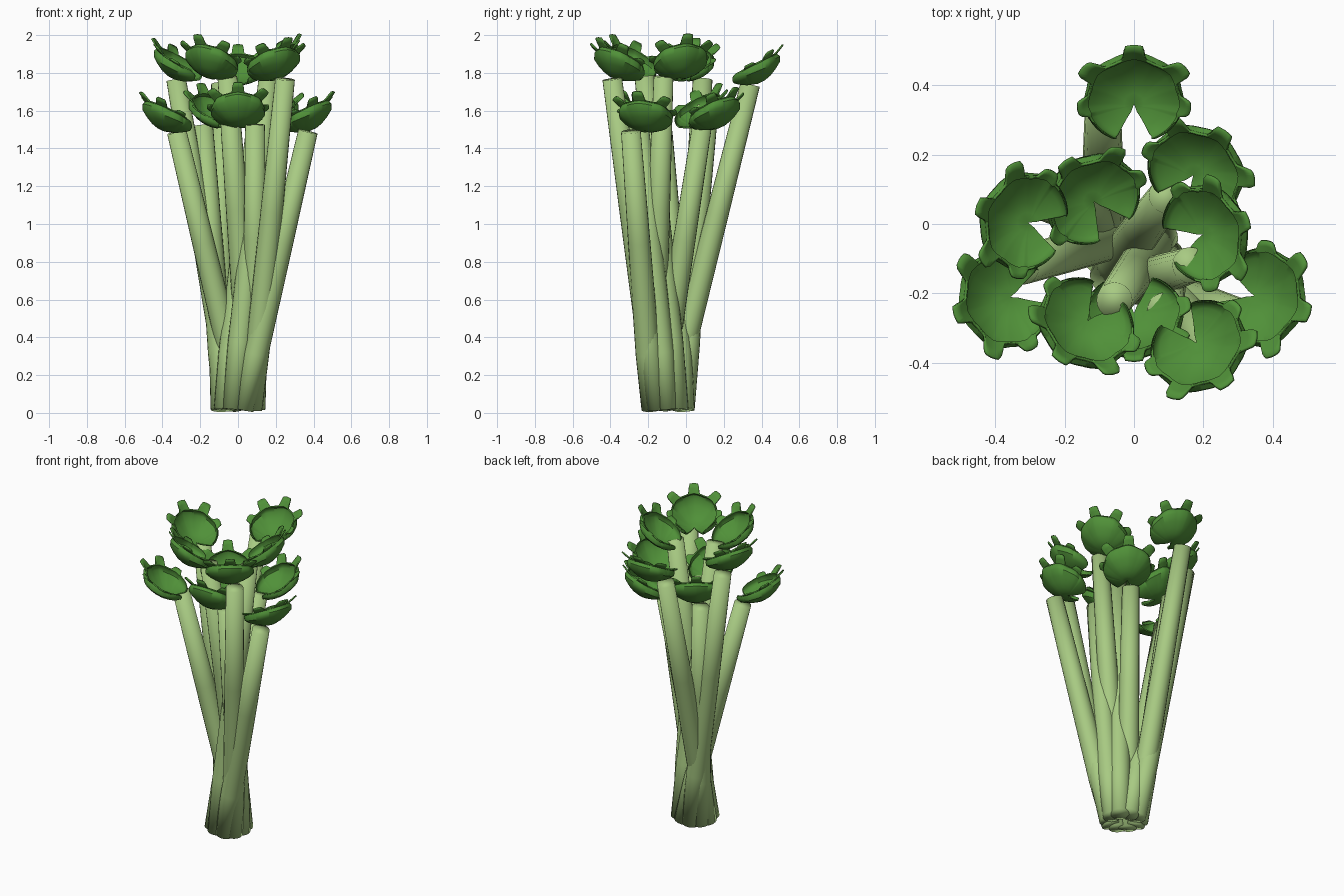
import bpy, bmesh, math
from mathutils import Vector

if "Cube" in bpy.data.objects:
    bpy.data.objects.remove(bpy.data.objects["Cube"])


def material(name, rgb):
    m = bpy.data.materials.new(name)
    m.diffuse_color = (*rgb, 1)
    m.use_nodes = True
    m.node_tree.nodes["Principled BSDF"].inputs["Base Color"].default_value = m.diffuse_color
    return m


STALK = material("pale stalk green", (0.39, 0.59, 0.225))
LEAF = material("leaf green", (0.08, 0.28, 0.04))

CENTRE = Vector((0, -0.095, 0))   # middle of the bunch at the ground
RING = 0.09                       # radius of the ring of stalk feet
LEAN = [0.435, 0.285, 0.20, 0.36, 0.30, 0.155, 0.22, 0.37, 0.315, 0.19]
PROFILE = [(0, 0.055), (0.2, 0.064), (0.6, 0.059), (1, 0.052)]  # height, radius
TEETH = [(-98, 0.5), (-52, 1), (0, 1), (52, 1), (98, 0.5)]      # angle, size


def finish(name, bm, mat, angle):
    me = bpy.data.meshes.new(name)
    bmesh.ops.recalc_face_normals(bm, faces=bm.faces)
    bm.to_mesh(me)
    bm.free()
    me.materials.append(mat)
    ob = bpy.data.objects.new(name, me)
    bpy.context.collection.objects.link(ob)
    bpy.ops.object.select_all(action='DESELECT')
    ob.select_set(True)
    bpy.context.view_layer.objects.active = ob
    bpy.ops.object.shade_smooth_by_angle(angle=math.radians(angle))
    return ob


# Straight round stalk, slightly swollen low down, softly shaded over its ends
def stalk(name, foot, top):
    bm = bmesh.new()
    axis = top - foot
    rot = Vector((0, 0, 1)).rotation_difference(axis)
    sides = 20
    rings = []
    for h, r in PROFILE:
        ring = []
        for j in range(sides):
            a = 2 * math.pi * j / sides
            p = Vector((r * math.cos(a), r * math.sin(a), 0))
            ring.append(bm.verts.new(foot + axis * h + rot @ p))
        rings.append(ring)
    for p, q in zip(rings, rings[1:]):
        for j in range(sides):
            k = (j + 1) % sides
            bm.faces.new((p[j], p[k], q[k], q[j]))
    bm.faces.new(rings[0][::-1])
    bm.faces.new(rings[-1])
    finish(name, bm, STALK, 120)


# Bowl-shaped leaf with a notch towards the middle and blunt teeth on the rim
def leaf(name, origin, out, elev):
    R, depth, apex, wrap = 0.143, 0.073, -0.045, math.radians(108)
    along = out * math.cos(elev) + Vector((0, 0, math.sin(elev)))
    side = Vector((-out.y, out.x, 0))
    normal = along.cross(side)
    bm = bmesh.new()
    rows = [0.0, 0.15, 0.3, 0.45, 0.6, 0.75, 0.88, 1.0, 1.5, 2.0]  # above 1 = teeth
    steps = 124
    grid = []
    for j in range(steps + 1):
        deg = -158 + 316 * j / steps
        phi = math.radians(deg)
        near, size = min((abs(deg - t), z) for t, z in TEETH)
        tooth = size * max(0.0, min(1.0, (14 - near) / 6))
        end = min(1.0, (158 - abs(deg)) / 18)
        rim = R * (0.86 + 0.14 * math.sqrt(end))
        pleat = 0.008 * min(1, near / 24) if abs(deg) < 110 else 0
        line = []
        for s in rows:
            k = min(s, 1.0)
            a = apex + k * (rim * math.cos(phi) - apex)
            b = k * rim * math.sin(phi)
            flat = math.hypot(a, b)
            t = flat / R * wrap
            swell = R * math.sin(t) / flat if flat > 1e-6 else 1
            # keep the middle from stretching too far outwards
            swell = min(swell, 1.35)
            n = depth * (1 - math.cos(t))
            a = a * swell if s > 0 else apex * min(1.2, swell)
            b = b * swell
            ext = max(0.0, s - 1) * (0.004 + 0.05 * tooth)
            if abs(deg) > 120:
                ext *= 0.1
            a += ext * math.cos(phi) - pleat * k * math.cos(phi)
            b += ext * math.sin(phi) - pleat * k * math.sin(phi)
            line.append(bm.verts.new(origin + along * a + side * b
                                     + normal * (n + 0.5 * ext)))
        grid.append(line)
    for p, q in zip(grid, grid[1:]):
        for i in range(len(rows) - 1):
            bm.faces.new((p[i], q[i], q[i + 1], p[i + 1]))
    bmesh.ops.remove_doubles(bm, verts=bm.verts, dist=0.0001)
    ob = finish(name, bm, LEAF, 45)
    mod = ob.modifiers.new("thickness", 'SOLIDIFY')
    mod.thickness = 0.008
    mod.offset = 0


# Ten stalks, alternately tall and short, crossing as they rise
for i, k in enumerate(LEAN):
    phi = math.radians(90 - 36 * i)
    theta = math.radians(270) - phi
    out = Vector((math.cos(phi), math.sin(phi), 0))
    length = 1.775 if i % 2 == 0 else 1.515
    lean = math.asin(k / length)
    foot = CENTRE + RING * Vector((math.cos(theta), math.sin(theta), 0))
    foot.z = 0.018
    top = foot + out * k + Vector((0, 0, length * math.cos(lean)))
    stalk(f"stalk_{i + 1}", foot, top)
    base = CENTRE + out * (k + 0.06)
    base.z = top.z + 0.016
    leaf(f"leaf_{i + 1}", base, out, math.radians(41) - lean)
